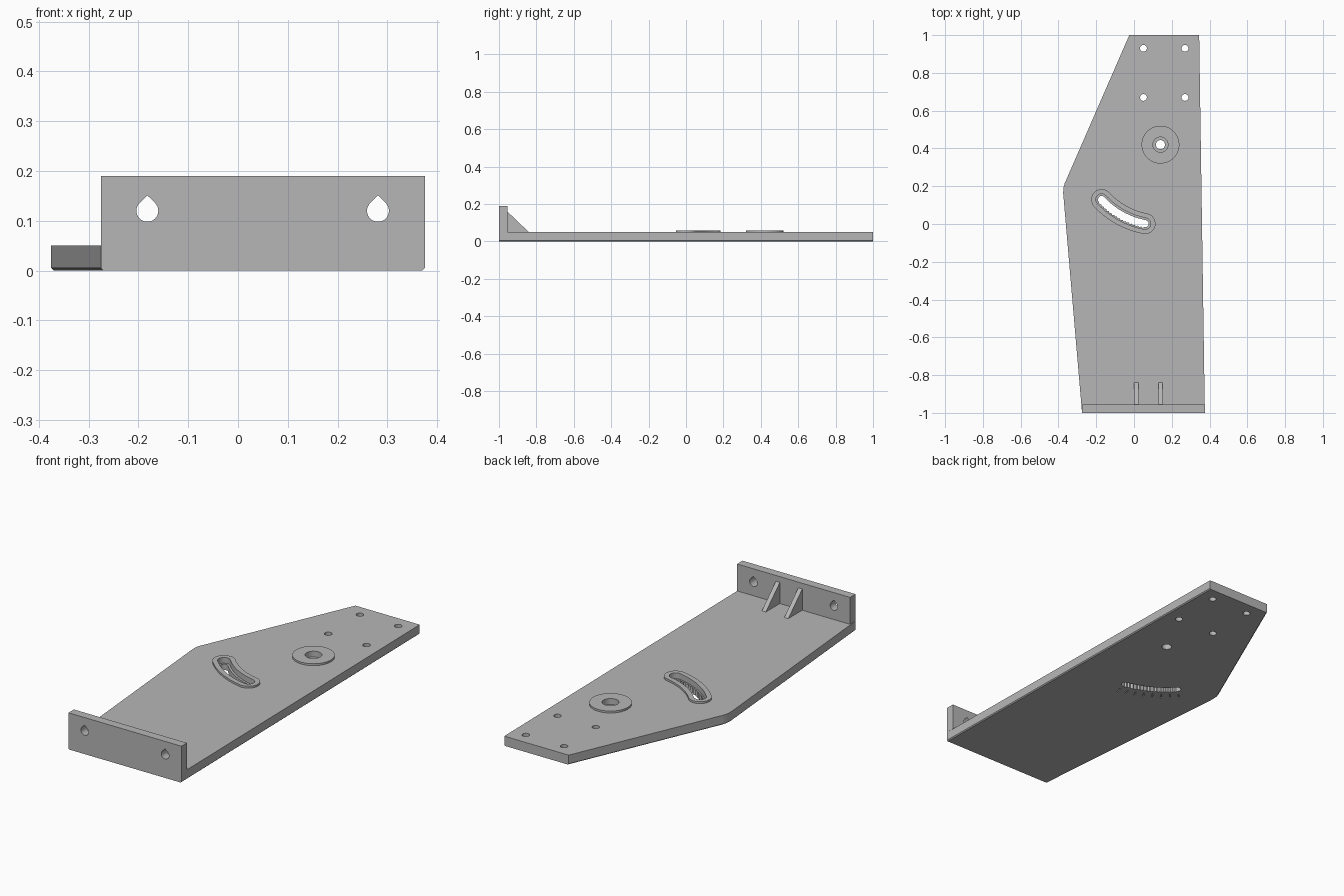
import bpy, bmesh, math
from mathutils import Matrix, Vector

if "Cube" in bpy.data.objects:
    bpy.data.objects.remove(bpy.data.objects["Cube"])

grey = bpy.data.materials.new("plain grey")
grey.diffuse_color = (0.47, 0.47, 0.47, 1)
grey.use_nodes = True
grey.node_tree.nodes["Principled BSDF"].inputs["Base Color"].default_value = grey.diffuse_color

PIVOT = (0.14, 0.42)
R, A0, A1 = 0.426, math.radians(223), math.radians(259)
XY = Matrix.Identity(4)
XZ = Matrix(((1, 0, 0, 0), (0, 0, 1, 0), (0, 1, 0, 0), (0, 0, 0, 1)))  # depth along y
YZ = Matrix(((0, 0, 1, 0), (1, 0, 0, 0), (0, 1, 0, 0), (0, 0, 0, 1)))  # depth along x


def prism(name, pts, lo, hi, frame=XY, chamfer=0):
    """Extrude a 2D outline between two depths."""
    bm = bmesh.new()
    base = bm.faces.new([bm.verts.new((u, v, lo)) for u, v in pts])
    new = bmesh.ops.extrude_face_region(bm, geom=[base])["geom"]
    bmesh.ops.translate(bm, vec=(0, 0, hi - lo),
                        verts=[g for g in new if isinstance(g, bmesh.types.BMVert)])
    if chamfer:  # long lower edges only
        edges = [e for e in bm.edges if all(abs(v.co.z - lo) < 1e-6 for v in e.verts)
                 and abs(e.verts[0].co.y - e.verts[1].co.y) > 1e-4]
        bmesh.ops.bevel(bm, geom=edges, offset=chamfer, segments=1, affect='EDGES')
    bm.transform(frame)
    bmesh.ops.recalc_face_normals(bm, faces=bm.faces)
    me = bpy.data.meshes.new(name)
    bm.to_mesh(me)
    bm.free()
    me.materials.append(grey)
    ob = bpy.data.objects.new(name, me)
    bpy.context.collection.objects.link(ob)
    return ob


def circle(x, y, r, n=32):
    return [(x + r * math.cos(math.tau * i / n), y + r * math.sin(math.tau * i / n))
            for i in range(n)]


def polar(a, r):
    return (PIVOT[0] + r * math.cos(a), PIVOT[1] + r * math.sin(a))


def slot(w, tooth=0, n=32):
    """Arc-shaped slot around the pivot, with optional teeth on the outer edge."""
    pts = [polar(A0 + (A1 - A0) * i / n, R + w + (tooth if i % 2 else 0))
           for i in range(n + 1)]
    for a, start in ((A1, A1), (A0, A0 + math.pi)):
        c = polar(a, R)
        pts += [(c[0] + w * math.cos(start + math.pi * i / 12),
                 c[1] + w * math.sin(start + math.pi * i / 12)) for i in range(1, 12)]
        if a == A1:
            pts += [polar(A1 + (A0 - A1) * i / n, R - w) for i in range(n + 1)]
    return pts


def cut(ob, cutters):
    for c in cutters:
        m = ob.modifiers.new("cut", 'BOOLEAN')
        m.operation, m.solver, m.object = 'DIFFERENCE', 'EXACT', c
        c.hide_render = True
        c.hide_viewport = True
        c.display_type = 'WIRE'


# Base plate with a softened left corner
plate = prism("base_plate", [(-0.275, -1), (0.375, -1), (0.345, 1), (-0.025, 1),
                             (-0.367, 0.215), (-0.373, 0.195), (-0.375, 0.165)],
              0, 0.05, chamfer=0.005)

# Raised pads around the pivot and the slot
pivot_pad = prism("pivot_pad", circle(*PIVOT, 0.1, 64), 0.05, 0.06)
slot_pad = prism("slot_pad", slot(0.055), 0.05, 0.06)

# Pivot hole and its counterbore
pivot_cuts = [prism("pivot_hole_cutter", circle(*PIVOT, 0.024), -0.1, 0.1),
              prism("pivot_bore_cutter", circle(*PIVOT, 0.04), 0.03, 0.11)]
# Toothed slot and its wider upper recess
slot_cuts = [prism("slot_hole_cutter", slot(0.019, 0.006), -0.1, 0.1),
             prism("slot_recess_cutter", slot(0.03), 0.03, 0.11)]
# Four mounting holes
mount_cuts = [prism("mount_hole_cutter", circle(x, y, 0.018, 24), -0.1, 0.1)
              for x in (0.05, 0.27) for y in (0.67, 0.93)]
# Engraved scale marks underneath, outside the slot
marks = []
for i in range(8):
    a = A0 + (A1 - A0) * i / 7
    d = 0.003 / 0.49
    marks.append(prism("scale_mark_cutter",
                       [polar(a - d, 0.475), polar(a + d, 0.475),
                        polar(a + d, 0.51), polar(a - d, 0.51)], -0.01, 0.006))

cut(plate, pivot_cuts + slot_cuts + mount_cuts + marks)
cut(pivot_pad, pivot_cuts)
cut(slot_pad, slot_cuts)

# Upright front wall with teardrop holes
wall = prism("front_wall", [(-0.275, 0.05), (0.375, 0.05), (0.375, 0.19), (-0.275, 0.19)],
             -1, -0.955, XZ)
drops = []
for x in (-0.182, 0.281):
    arc = [(x + 0.022 * math.cos(t), 0.12 + 0.022 * math.sin(t))
           for t in (math.radians(135 + 270 * i / 24) for i in range(25))]
    drops.append(prism("teardrop_cutter", arc + [(x, 0.151)], -1.1, -0.9, XZ))
cut(wall, drops)

# Triangular gussets behind the wall
for x in (0.0, 0.129):
    prism("gusset", [(-0.955, 0.05), (-0.84, 0.05), (-0.955, 0.16)], x, x + 0.023, YZ)
